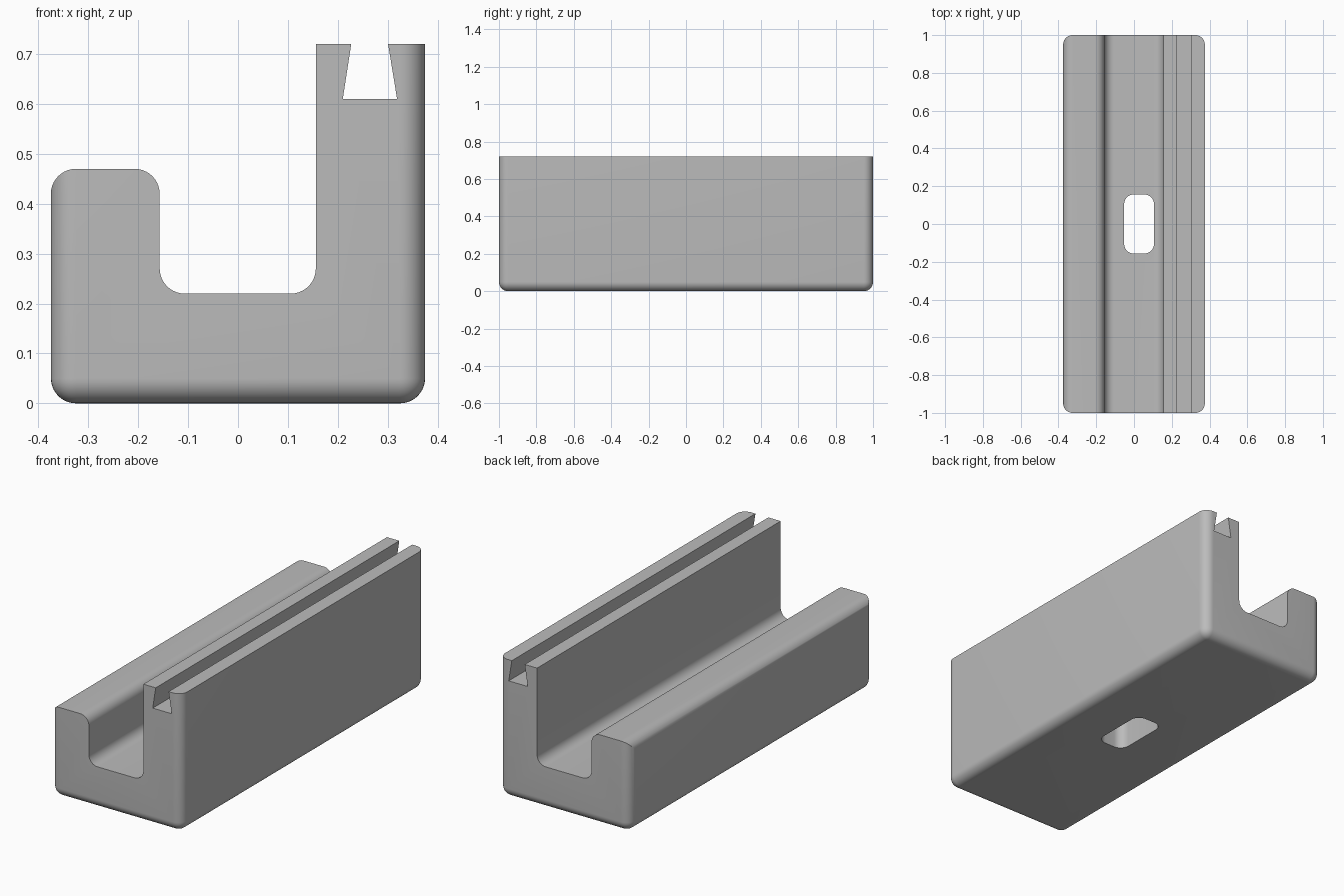
import bpy
import bmesh
import math
from mathutils import Vector

cube = bpy.data.objects.get("Cube")
if cube:
    bpy.data.objects.remove(cube, do_unlink=True)

HALF_W, HEIGHT, R = 0.375, 0.72, 0.05
SEGMENTS = 10

grey = bpy.data.materials.new("plain grey")
grey.use_nodes = True
grey.diffuse_color = (0.5, 0.5, 0.5, 1)
grey.node_tree.nodes["Principled BSDF"].inputs["Base Color"].default_value = (0.5, 0.5, 0.5, 1)


def rounded(corners):
    """Outline from (x, y, radius) corners, with an arc at each right-angled rounded one."""
    points = []
    for i, (x, y, r) in enumerate(corners):
        p = Vector((x, y))
        if not r:
            points.append(p)
            continue
        before = (Vector(corners[i - 1][:2]) - p).normalized() * r
        after = (Vector(corners[(i + 1) % len(corners)][:2]) - p).normalized() * r
        centre = p + before + after
        for k in range(SEGMENTS + 1):
            a = math.pi / 2 * k / SEGMENTS
            points.append(centre - after * math.cos(a) - before * math.sin(a))
    return points


def make_object(name, bm):
    bmesh.ops.recalc_face_normals(bm, faces=bm.faces)
    mesh = bpy.data.meshes.new(name)
    bm.to_mesh(mesh)
    bm.free()
    mesh.materials.append(grey)
    obj = bpy.data.objects.new(name, mesh)
    bpy.context.collection.objects.link(obj)
    return obj


def prism(name, outline, place, direction):
    bm = bmesh.new()
    face = bm.faces.new([bm.verts.new(place(p)) for p in outline])
    result = bmesh.ops.extrude_face_region(bm, geom=[face])
    moved = [v for v in result["geom"] if isinstance(v, bmesh.types.BMVert)]
    bmesh.ops.translate(bm, verts=moved, vec=direction)
    return make_object(name, bm)


def cut(target, tool, operation):
    mod = target.modifiers.new(tool.name, "BOOLEAN")
    mod.object, mod.operation, mod.solver = tool, operation, "EXACT"
    bpy.context.view_layer.objects.active = target
    bpy.ops.object.modifier_apply(modifier=mod.name)
    bpy.data.objects.remove(tool, do_unlink=True)


# Block with rounded upright and bottom edges
bm = bmesh.new()
bmesh.ops.create_cube(bm, size=1)
bmesh.ops.scale(bm, verts=bm.verts, vec=(2 * HALF_W, 2, 0.9))
bmesh.ops.translate(bm, verts=bm.verts, vec=(0, 0, 0.45))
edges = [e for e in bm.edges if min(v.co.z for v in e.verts) < 0.1]
bmesh.ops.bevel(bm, geom=edges, offset=R, segments=SEGMENTS, profile=0.5, affect="EDGES")
body = make_object("rail_body", bm)

# Channel, low lip, tall wall and dovetail groove
section = rounded([
    (-0.3752, -0.1, 0), (-0.3752, 0.47, R), (-0.157, 0.47, R),
    (-0.157, 0.22, R), (0.156, 0.22, R), (0.156, HEIGHT, 0),
    (0.227, HEIGHT, 0), (0.21, 0.61, 0), (0.319, 0.61, 0),
    (0.301, HEIGHT, 0), (0.5, HEIGHT, 0), (0.5, -0.1, 0),
])
cut(body, prism("section_tool", section, lambda p: (p.x, -1.2, p.y), (0, 2.4, 0)), "INTERSECT")

# Slot through the channel floor
slot = rounded([(-0.052, -0.156, R), (0.106, -0.156, R), (0.106, 0.156, R), (-0.052, 0.156, R)])
cut(body, prism("slot_tool", slot, lambda p: (p.x, p.y, -0.1), (0, 0, 0.5)), "DIFFERENCE")

# Smooth fillets, sharp corners
bpy.ops.object.select_all(action="DESELECT")
body.select_set(True)
bpy.context.view_layer.objects.active = body
bpy.ops.object.shade_smooth_by_angle(angle=math.radians(30))
